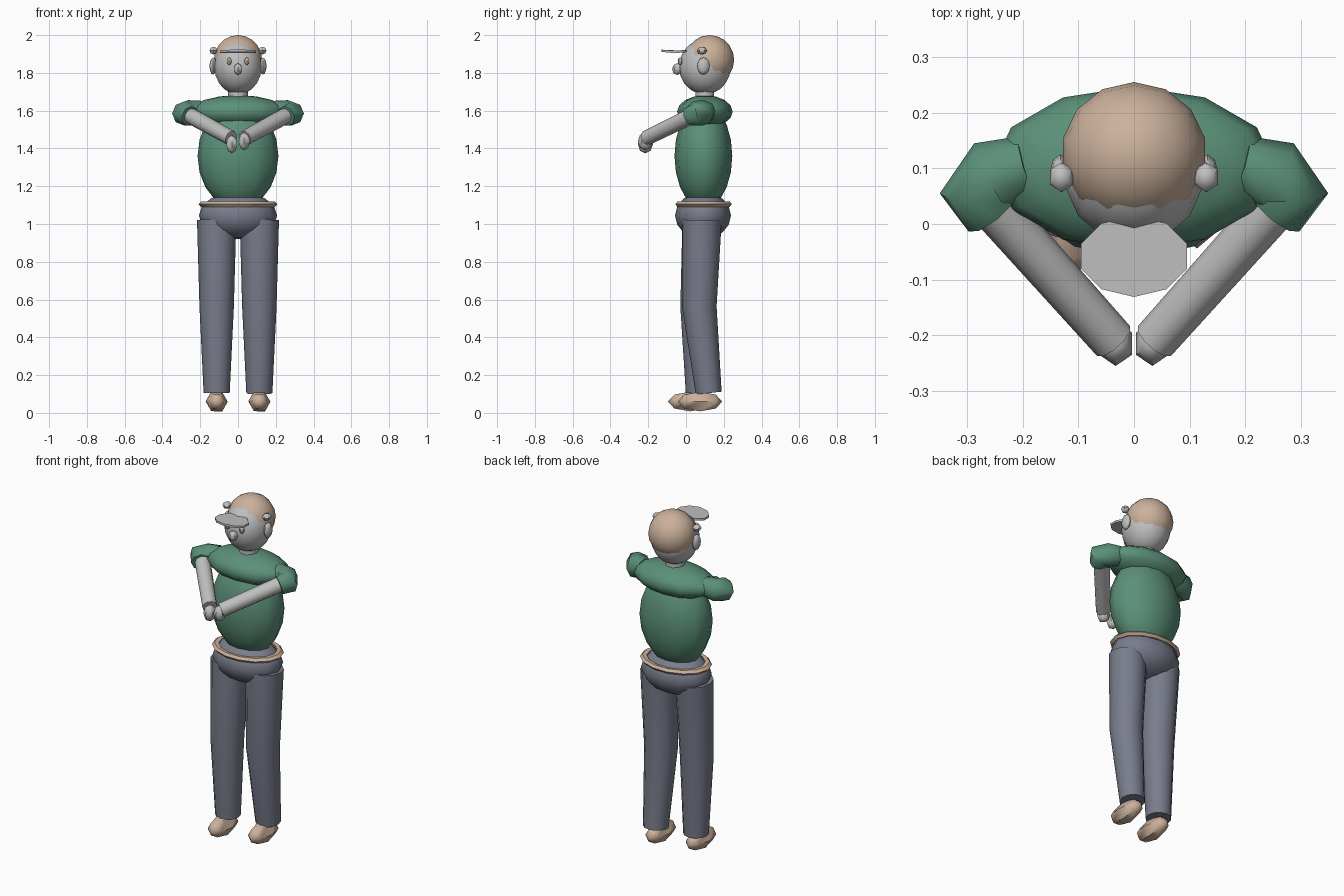
import bpy, bmesh, math
from mathutils import Vector, Matrix

if "Cube" in bpy.data.objects:
    bpy.data.objects.remove(bpy.data.objects["Cube"])


def material(name, rgb):
    m = bpy.data.materials.new(name)
    m.diffuse_color = (*rgb, 1)
    m.use_nodes = True
    m.node_tree.nodes["Principled BSDF"].inputs["Base Color"].default_value = m.diffuse_color
    return m


SKIN = material("light grey", (0.52, 0.52, 0.52))
TAN = material("tan", (0.60, 0.44, 0.33))
GREEN = material("shirt green", (0.105, 0.28, 0.19))
SLATE = material("trouser slate", (0.19, 0.205, 0.26))


def finish(name, bm, mat, angle=50):
    bmesh.ops.recalc_face_normals(bm, faces=bm.faces)
    me = bpy.data.meshes.new(name)
    bm.to_mesh(me)
    bm.free()
    me.materials.append(mat)
    ob = bpy.data.objects.new(name, me)
    bpy.context.collection.objects.link(ob)
    bpy.ops.object.select_all(action='DESELECT')
    ob.select_set(True)
    bpy.context.view_layer.objects.active = ob
    bpy.ops.object.shade_smooth_by_angle(angle=math.radians(angle))
    return ob


def ball(name, mat, loc, radii, seg=12, rings=8, rot=None):
    bm = bmesh.new()
    bmesh.ops.create_uvsphere(bm, u_segments=seg, v_segments=rings, radius=1)
    m = Matrix.Translation(loc) @ (rot or Matrix()) @ Matrix.Diagonal((*radii, 1))
    bm.transform(m)
    return finish(name, bm, mat)


def tube(name, mat, path, radii, sides=10):
    """Capped tube whose rings sit across the path."""
    bm = bmesh.new()
    pts = [Vector(p) for p in path]
    rings = []
    for i, (p, r) in enumerate(zip(pts, radii)):
        d = (pts[min(i + 1, len(pts) - 1)] - pts[max(i - 1, 0)]).normalized()
        ref = Vector((0, 1, 0)) if abs(d.z) > 0.8 else Vector((0, 0, 1))
        u = d.cross(ref).normalized()
        v = d.cross(u)
        rings.append([bm.verts.new(p + r * (u * math.cos(a) + v * math.sin(a)))
                      for a in (math.tau * k / sides for k in range(sides))])
    for a, b in zip(rings, rings[1:]):
        for k in range(sides):
            n = (k + 1) % sides
            bm.faces.new((a[k], a[n], b[n], b[k]))
    bm.faces.new(rings[0])
    bm.faces.new(rings[-1])
    return finish(name, bm, mat)


# head, hair and neck
ball("head", SKIN, (0, 0.10, 1.832), (0.128, 0.137, 0.146), 14, 10)
ball("hair", TAN, (0, 0.125, 1.869), (0.131, 0.130, 0.131), 14, 10)
tube("neck", SKIN, [(0, 0.1, 1.62), (0, 0.1, 1.72)], [0.052, 0.052], 10)
ball("nose", SKIN, (0, -0.046, 1.82), (0.025, 0.028, 0.031), 6, 4)

# cap visor: flat octagonal plate, dipping slightly at its sides
bm = bmesh.new()
bmesh.ops.create_cone(bm, cap_ends=True, segments=10, radius1=1, radius2=1, depth=1)
bm.transform(Matrix.Translation((0, -0.058, 1.918)) @ Matrix.Diagonal((0.1, 0.073, 0.012, 1)))
for v in bm.verts:
    v.co.z -= 0.6 * v.co.x ** 2
finish("visor", bm, SKIN)

# torso, belt and hips
ball("shoulders", GREEN, (0, 0.1, 1.595), (0.255, 0.147, 0.087), 12, 8)
ball("torso", GREEN, (0, 0.092, 1.36), (0.214, 0.153, 0.28), 12, 10)
ball("hips", SLATE, (0, 0.09, 1.045), (0.207, 0.148, 0.125), 12, 8)
bm = bmesh.new()
section = [(0.17, -0.012), (0.195, -0.014), (0.21, 0), (0.195, 0.014), (0.17, 0.012)]
vs = [bm.verts.new((r, 0, z)) for r, z in section]
es = [bm.edges.new((vs[i], vs[(i + 1) % 5])) for i in range(5)]
bmesh.ops.spin(bm, geom=vs + es, axis=(0, 0, 1), cent=(0, 0, 0),
               angle=math.tau, steps=14, use_merge=True)
bmesh.ops.remove_doubles(bm, verts=bm.verts, dist=1e-4)
bm.transform(Matrix.Translation((0, 0.093, 1.105)) @ Matrix.Diagonal((1, 0.73, 1, 1)))
finish("belt", bm, TAN, 40)

for s, side in ((-1, "left"), (1, "right")):
    # face and head details
    ball(side + "_eye", TAN, (s * 0.047, -0.031, 1.862), (0.015, 0.013, 0.021), 6, 4)
    ball(side + "_ear", SKIN, (s * 0.132, 0.092, 1.836), (0.019, 0.033, 0.045), 8, 6)
    ball(side + "_hair_tuft", SKIN, (s * 0.13, 0.084, 1.918), (0.024, 0.027, 0.02), 6, 4)

    # bent sleeve, forearm and hand
    tube(side + "_sleeve", GREEN,
         [(s * 0.19, 0.105, 1.60), (s * 0.255, 0.085, 1.588),
          (s * 0.283, 0.055, 1.585), (s * 0.255, 0.02, 1.572)],
         [0.055, 0.068, 0.066, 0.054], 8)
    tube(side + "_arm", SKIN,
         [(s * 0.265, 0.045, 1.58), (s * 0.037, -0.21, 1.455)], [0.043, 0.040], 10)
    ball(side + "_hand", SKIN, (s * 0.033, -0.215, 1.43 + s * 0.008),
         (0.034, 0.04, 0.048), 6, 4)

    # legs in a light stride: the left foot is further forward
    ankle = 0.094 + s * 0.026
    tube(side + "_trouser_leg", SLATE,
         [(s * 0.113, 0.085, 1.02), (s * 0.113, 0.066 + s * 0.005, 0.56),
          (s * 0.113, ankle, 0.105)], [0.104, 0.091, 0.069], 12)
    ball(side + "_shoe", TAN, (s * 0.113, ankle - 0.046, 0.06), (0.058, 0.06, 0.118), 6, 4,
         Matrix.Rotation(math.radians(90), 4, 'X') @ Matrix.Rotation(math.radians(30), 4, 'Z'))
